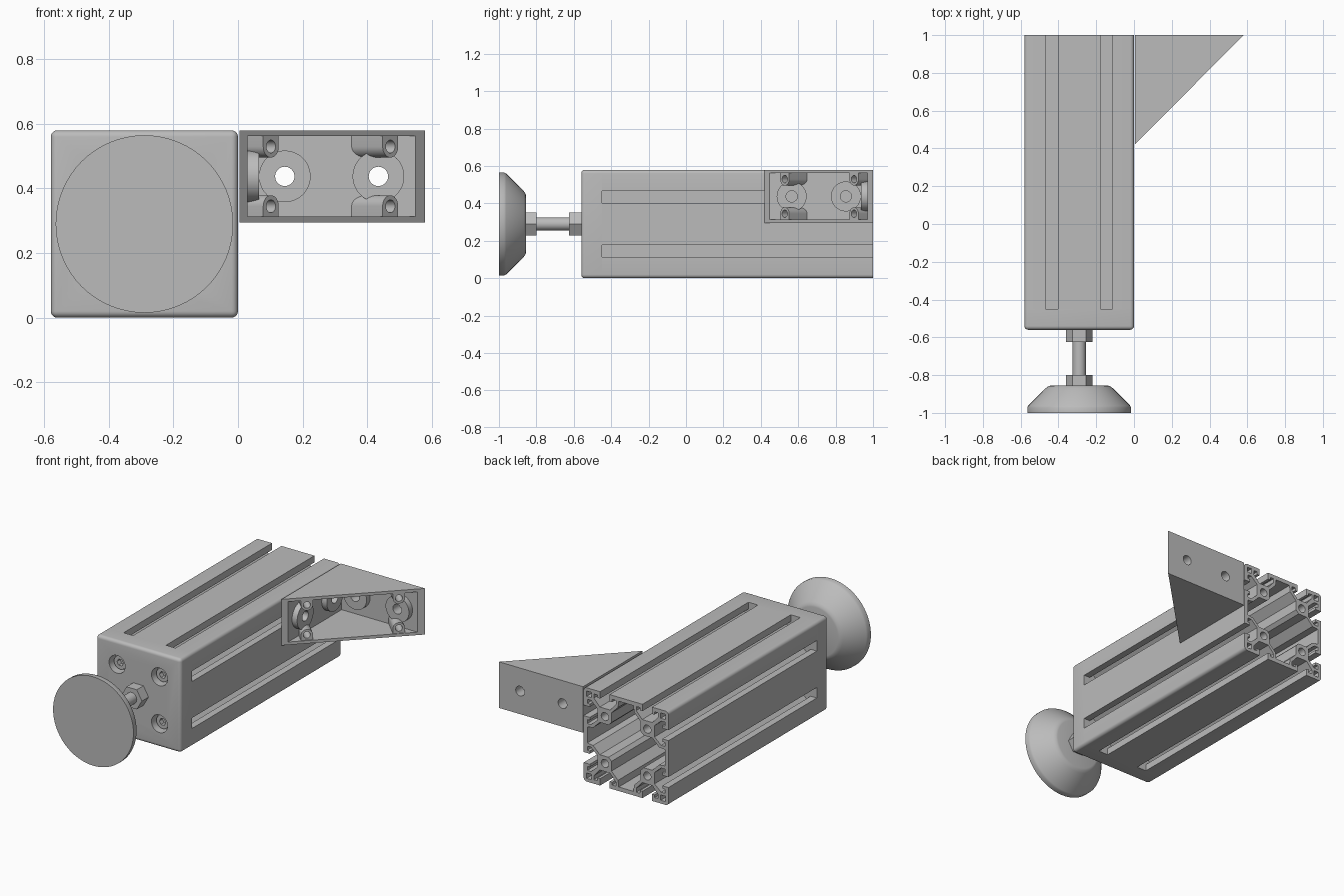
import bpy, bmesh, math
from mathutils import Matrix, Vector

if "Cube" in bpy.data.objects:
    bpy.data.objects.remove(bpy.data.objects["Cube"], do_unlink=True)

grey = bpy.data.materials.new("aluminium_grey")
grey.use_nodes = True
COLOUR = (0.5, 0.5, 0.5, 1)
grey.diffuse_color = COLOUR
grey.node_tree.nodes["Principled BSDF"].inputs["Base Color"].default_value = COLOUR

X, Y, Z = Vector((1, 0, 0)), Vector((0, 1, 0)), Vector((0, 0, 1))
H = 0.29                              # half width of the beam
CENTRE = Vector((-H, 0, H))           # beam axis
parts = []


def add_object(name, mesh):
    obj = bpy.data.objects.new(name, mesh)
    bpy.context.collection.objects.link(obj)
    mesh.materials.clear()
    mesh.materials.append(grey)
    return obj


def from_bmesh(name, bm):
    bmesh.ops.remove_doubles(bm, verts=bm.verts, dist=1e-5)
    bmesh.ops.recalc_face_normals(bm, faces=bm.faces)
    mesh = bpy.data.meshes.new(name)
    bm.to_mesh(mesh)
    bm.free()
    return add_object(name, mesh)


def circle(r, n=32, cx=0, cy=0):
    return [(cx + r * math.cos(math.tau * i / n), cy + r * math.sin(math.tau * i / n))
            for i in range(n)]


def prism(name, loops, x_axis, y_axis, origin, z0, z1):
    """Extrude closed loops (outer first, then holes) along x_axis cross y_axis."""
    curve = bpy.data.curves.new(name, 'CURVE')
    curve.dimensions, curve.fill_mode = '2D', 'BOTH'
    curve.extrude = (z1 - z0) / 2
    for loop in loops:
        spline = curve.splines.new('POLY')
        spline.points.add(len(loop) - 1)
        for point, (u, v) in zip(spline.points, loop):
            point.co = (u, v, 0, 1)
        spline.use_cyclic_u = True
    temp = bpy.data.objects.new(name + "_curve", curve)
    bpy.context.collection.objects.link(temp)
    graph = bpy.context.evaluated_depsgraph_get()
    mesh = bpy.data.meshes.new_from_object(temp.evaluated_get(graph))
    bpy.data.objects.remove(temp, do_unlink=True)
    z_axis = x_axis.cross(y_axis)
    place = Matrix((x_axis, y_axis, z_axis)).transposed().to_4x4()
    place.translation = origin + z_axis * (z0 + z1) / 2
    bm = bmesh.new()
    bm.from_mesh(mesh)
    bm.transform(place)
    return from_bmesh(name, bm)


def along_y(name, loops, y0, y1, origin=CENTRE):
    return prism(name, loops, X, Z, origin, -y1, -y0)


def subtract(target, cutters):
    for cutter in cutters:
        cutter.hide_render = True
        mod = target.modifiers.new("cut", 'BOOLEAN')
        mod.operation, mod.solver, mod.object = 'DIFFERENCE', 'EXACT', cutter
    graph = bpy.context.evaluated_depsgraph_get()
    target.data = bpy.data.meshes.new_from_object(target.evaluated_get(graph))
    target.modifiers.clear()
    for cutter in cutters:
        bpy.data.objects.remove(cutter, do_unlink=True)


def four_turns(quarter):
    turns = ((1, 0), (0, 1), (-1, 0), (0, -1))
    return [(u * c - v * s, u * s + v * c) for c, s in turns for u, v in quarter]


# Slotted beam: T-slot outline, hollow middle, hollow corners and screw bores
M = H / 2
slot_half = [(0, .0325), (.042, .0325), (.042, .05), (.025, .05),
             (.025, .075), (.05, .075), (.095, .035)]
side = [(H - d, M - w) for d, w in slot_half]
side += [(H - d, M + w) for d, w in reversed(slot_half)]
R = 0.02
corner = [(H - R + R * math.cos(a), H - R + R * math.sin(a))
          for a in (math.pi / 10 * i for i in range(6))]
outline = four_turns(side + corner + [(v, u) for u, v in reversed(side)])
half_core = [(.265, .05), (.225, .055), (.18, .1), (.12, .1)]
hollow = four_turns(half_core + [(v, u) for u, v in reversed(half_core)])
loops = [outline, hollow]
signs = [(a, b) for a in (-1, 1) for b in (-1, 1)]
for a, b in signs:
    loops.append(circle(.025, 24, a * M, b * M))
    loops.append([(a * u, b * v) for u, v in ((.237, .237), (.27, .237), (.27, .27), (.237, .27))])
parts.append(along_y("slotted_beam", loops, -.45, 1))

# End cap with rounded front and counterbored screw holes
bm = bmesh.new()
bmesh.ops.create_cube(bm, size=1)
bm.transform(Matrix.Translation((-H, -.505, H)) @ Matrix.Diagonal((2 * H, .11, 2 * H, 1)))
front_edges = [e for e in bm.edges if min(v.co.y for v in e.verts) < -.5]
bmesh.ops.bevel(bm, geom=front_edges, offset=R, segments=5, profile=.5, affect='EDGES')
cap = from_bmesh("end_cap", bm)
subtract(cap, [along_y("bore", [circle(.055, 32, a * M, b * M)], -.6, -.5) for a, b in signs])
parts.append(cap)
for i, (a, b) in enumerate(signs):
    rings = [circle(.042, 32, a * M, b * M), circle(.022, 6, a * M, b * M)]
    parts.append(along_y(f"cap_screw_{i + 1}", rings, -.53, -.495))

# Levelling foot: turned pad, threaded rod and two hex nuts
bm = bmesh.new()
pad = [(0, -1), (.275, -1), (.275, -.972), (.27, -.962), (.176, -.868), (.162, -.858),
       (.15, -.855), (0, -.855)]
verts = [bm.verts.new((-H + r, y, H)) for r, y in pad]
edges = [bm.edges.new(pair) for pair in zip(verts, verts[1:])]
bmesh.ops.spin(bm, geom=verts + edges, cent=CENTRE, axis=Y, angle=math.tau, steps=64)
parts.append(from_bmesh("foot_pad", bm))
parts.append(along_y("foot_rod", [circle(.035)], -.87, -.5))
parts.append(along_y("pad_nut", [circle(.07, 6)], -.86, -.8))
parts.append(along_y("cap_nut", [circle(.07, 6)], -.625, -.555))

# Corner bracket: triangular shell open on its slanted side
LEG, LOW, TOP, WALL = .58, .295, .58, .03
MID = (LOW + TOP) / 2
origin = Vector((0, 1, 0))
bracket = prism("corner_bracket", [[(.004, 0), (.004, -LEG), (LEG, 0)]], X, Y, origin, LOW, TOP)
cavity = prism("cavity", [[(WALL, -WALL), (WALL, -1), (1, -WALL)]], X, Y, origin,
               LOW + .018, TOP - .018)

# Screw posts running square to the slanted side, and round pads on both walls
slant = Vector((1, 1, 0)).normalized()
lower_arc = [(.034 * math.cos(a), .034 * math.sin(a))
             for a in (math.pi + math.pi * i / 16 for i in range(17))]
posts, holes = [], []
for px in (.105, .475):
    for s in (-1, 1):
        at = Vector((px, 1 - LEG + px, MID + s * .0925))
        shape = [(u, s * v) for u, v in lower_arc + [(.034, .08), (-.034, .08)]]
        posts.append(prism("post", [shape], slant, Z, at, -.2, -.004))
        holes.append(prism("post_hole", [circle(.02, 24)], slant, Z, at, -.1, .05))
for d in (.145, .435):
    back, inner = Vector((d, 0, MID)), Vector((0, 1 - d, MID))
    posts.append(along_y("back_pad", [circle(.08, 48)], .935, 1.05, back))
    posts.append(prism("side_pad", [circle(.08, 48)], Y, Z, inner, -.05, .065))
    holes.append(along_y("back_hole", [circle(.03)], .9, 1.1, back))
    holes.append(prism("side_hole", [circle(.03)], Y, Z, inner, -.1, .1))
subtract(cavity, posts)
subtract(bracket, [cavity] + holes)
parts.append(bracket)

# Smooth the round surfaces, keep the edges sharp
bpy.ops.object.select_all(action='DESELECT')
for obj in parts:
    obj.select_set(True)
bpy.context.view_layer.objects.active = parts[0]
bpy.ops.object.shade_smooth_by_angle(angle=math.radians(30))
